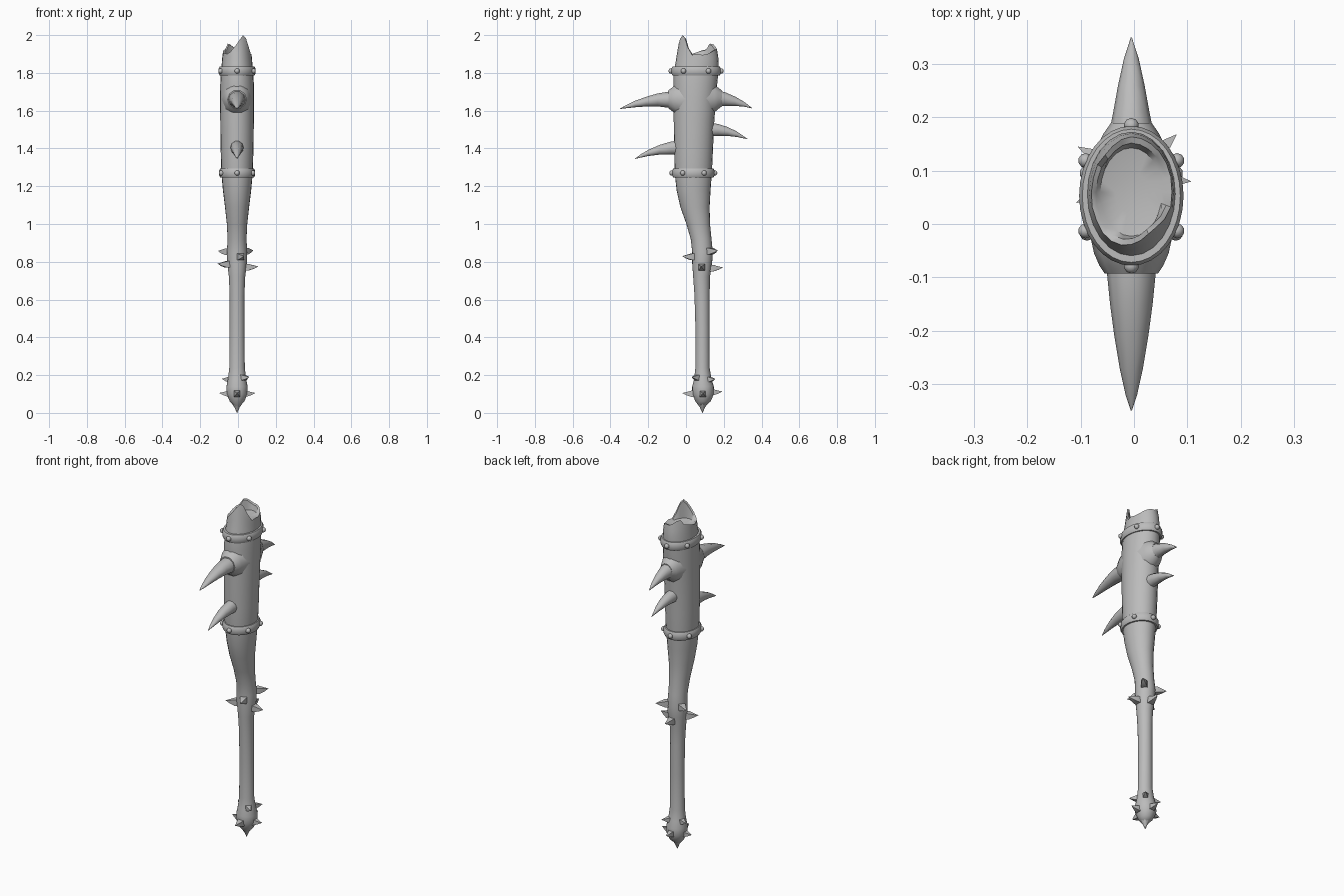
import bpy, bmesh, math
from mathutils import Vector

grey = bpy.data.materials.new("bone grey")
grey.diffuse_color = (0.5, 0.5, 0.5, 1)
CX = -0.005


def finish(name, bm, angle=40):
    bmesh.ops.recalc_face_normals(bm, faces=bm.faces)
    me = bpy.data.meshes.new(name)
    bm.to_mesh(me)
    bm.free()
    me.materials.append(grey)
    ob = bpy.data.objects.new(name, me)
    bpy.context.collection.objects.link(ob)
    bpy.context.view_layer.objects.active = ob
    ob.select_set(True)
    bpy.ops.object.shade_smooth_by_angle(angle=math.radians(angle))
    ob.select_set(False)
    return ob


def loft(bm, rings, closed=False):
    """Skin a list of equal-length point rings; cap or join the ends."""
    vs = [[bm.verts.new(p) for p in r] for r in rings]
    n = len(vs[0])
    pairs = list(zip(vs, vs[1:])) + ([(vs[-1], vs[0])] if closed else [])
    for a, b in pairs:
        for i in range(n):
            j = (i + 1) % n
            bm.faces.new((a[i], a[j], b[j], b[i]))
    if not closed:
        bm.faces.new(vs[0])
        bm.faces.new(vs[-1])


def oval(z, yc, rx, ry, n):
    return [Vector((CX + rx * math.cos(2 * math.pi * i / n),
                    yc + ry * math.sin(2 * math.pi * i / n), z)) for i in range(n)]


# club body: z, front y, back y, half width
profile = [(0.035, .07, .10, .015), (0.06, .05, .13, .038), (0.10, .033, .148, .056),
           (0.14, .033, .147, .056), (0.18, .043, .135, .048), (0.24, .05, .125, .041),
           (0.45, .05, .125, .039), (0.62, .045, .125, .039), (0.72, .038, .127, .043),
           (0.79, .033, .138, .052), (0.85, .033, .142, .054), (0.92, .025, .135, .050),
           (1.00, .002, .127, .054), (1.09, -.03, .125, .064), (1.18, -.05, .13, .075),
           (1.27, -.06, .137, .083), (1.40, -.063, .143, .087), (1.55, -.065, .15, .089),
           (1.65, -.066, .158, .090), (1.74, -.066, .165, .089), (1.81, -.065, .172, .085),
           (1.85, -.056, .173, .081)]
# broken rim heights every 15 degrees, counter-clockwise from the right side
rim = [1.90, 1.895, 1.90, 1.91, 1.92, 1.925, 1.925, 1.935, 1.95, 1.955, 1.925, 1.92,
       1.91, 1.90, 1.905, 1.90, 1.91, 1.93, 1.955, 1.98, 2.0, 1.985, 1.935, 1.895]
N = 24
bm = bmesh.new()
rings = [oval(z, (f + b) / 2, w, (b - f) / 2, N) for z, f, b, w in profile]


def rim_ring(t, k, drop=0):
    out = []
    for i, h in enumerate(rim):
        a = 2 * math.pi * i / N
        z = 1.85 + (h - 1.85) * t - drop
        s = k * (1 - 1.5 * max(0, z - 1.86))
        out.append(Vector((CX + .081 * s * math.cos(a), .06 + .115 * s * math.sin(a), z)))
    return out


rings += [rim_ring(.5, 1), rim_ring(1, 1), rim_ring(.95, .88)]
rings += [oval(1.892, .06, .058, .083, N), oval(1.885, .06, .03, .04, N)]
loft(bm, rings)
finish("club_body", bm, 50)


# studded bands
def band(name, z, yc, rx, ry):
    bm = bmesh.new()
    section = [(-.01, -.024), (.006, -.024), (.012, -.012), (.012, .012), (.006, .024), (-.01, .024)]
    loft(bm, [oval(z + dz, yc, rx + d, ry + d, 32) for d, dz in section], True)
    finish(name, bm)
    bm = bmesh.new()
    for i in range(6):
        a = math.radians(30 + 60 * i)
        res = bmesh.ops.create_uvsphere(bm, u_segments=10, v_segments=6, radius=.014)
        bmesh.ops.translate(bm, verts=res["verts"], vec=(CX + (rx + .013) * math.cos(a),
                                                         yc + (ry + .013) * math.sin(a), z))
    finish(name + "_studs", bm)


band("upper_band", 1.81, .053, .086, .119)
band("lower_band", 1.27, .039, .083, .100)


# curved fangs: stations of y, centre z, half width, half height
def fang(name, stations):
    bm = bmesh.new()
    rings = []
    for y, z, w, h in stations:
        rings.append([Vector((CX + w * math.cos(2 * math.pi * i / 10), y,
                              z + h * math.sin(2 * math.pi * i / 10))) for i in range(10)])
    loft(bm, rings)
    bmesh.ops.remove_doubles(bm, verts=bm.verts, dist=1e-5)
    finish(name, bm, 50)


fang("upper_front_fang", [(-.03, 1.655, .05, .05), (-.09, 1.658, .046, .045), (-.15, 1.657, .04, .036),
                          (-.21, 1.648, .032, .027), (-.27, 1.635, .022, .018),
                          (-.32, 1.62, .011, .008), (-.35, 1.61, .001, .001)])
fang("upper_back_fang", [(.12, 1.66, .055, .055), (.17, 1.665, .042, .045), (.21, 1.661, .034, .037),
                         (.26, 1.65, .025, .026), (.31, 1.633, .014, .013), (.35, 1.613, .001, .001)])
fang("lower_front_fang", [(-.03, 1.405, .036, .04), (-.08, 1.402, .034, .036), (-.14, 1.393, .028, .027),
                          (-.20, 1.376, .019, .017), (-.24, 1.36, .01, .009), (-.27, 1.345, .001, .001)])
fang("lower_back_fang", [(.12, 1.50, .036, .039), (.17, 1.498, .032, .033), (.22, 1.49, .025, .025),
                         (.27, 1.475, .016, .015), (.325, 1.45, .001, .001)])

# swollen sockets around the upper fangs
for name, ends in (("front_fang_socket", [(.0, 1.66, .082, .10), (-.055, 1.66, .07, .08),
                                          (-.078, 1.66, .06, .062), (-.093, 1.66, .05, .05)]),
                   ("back_fang_socket", [(.09, 1.665, .08, .10), (.15, 1.665, .062, .078),
                                         (.17, 1.665, .052, .06), (.19, 1.665, .038, .044)])):
    fang(name, ends)


# small four-sided thorns, aimed outward from the shaft axis
def thorns(name, tips, r=.021):
    bm = bmesh.new()
    for x, y, z in tips:
        tip = Vector((x, y, z))
        d = Vector((x - CX, y - .088, 0)).normalized()
        side, up = Vector((-d.y, d.x, 0)), Vector((0, 0, 1))
        rings = []
        for t, k, dz in ((.075, 1, -.004), (.05, 1, -.004), (.022, .5, -.003), (0, .02, 0)):
            c = tip - d * t + up * dz
            rings.append([c + (side * sx + up * sz) * r * .8 * k
                          for sx, sz in ((-1, -1), (1, -1), (1, 1), (-1, 1))])
        loft(bm, rings)
    finish(name, bm, 30)


thorns("middle_thorns", [(.03, -.02, .83), (.08, .168, .86), (.107, .08, .775),
                         (-.105, .145, .857), (-.108, .04, .79), (0, .195, .77)])
thorns("pommel_thorns", [(.092, .09, .105), (-.1, .09, .105), (CX, -.02, .105), (CX, .192, .113),
                         (.06, .03, .19), (-.085, .12, .18), (.05, .155, .18)])

# pointed pommel tip
bm = bmesh.new()
loft(bm, [oval(z, .087, r, r, 8) for z, r in ((.075, .036), (.055, .032), (.03, .014), (0, .001))])
finish("pommel_tip", bm)
